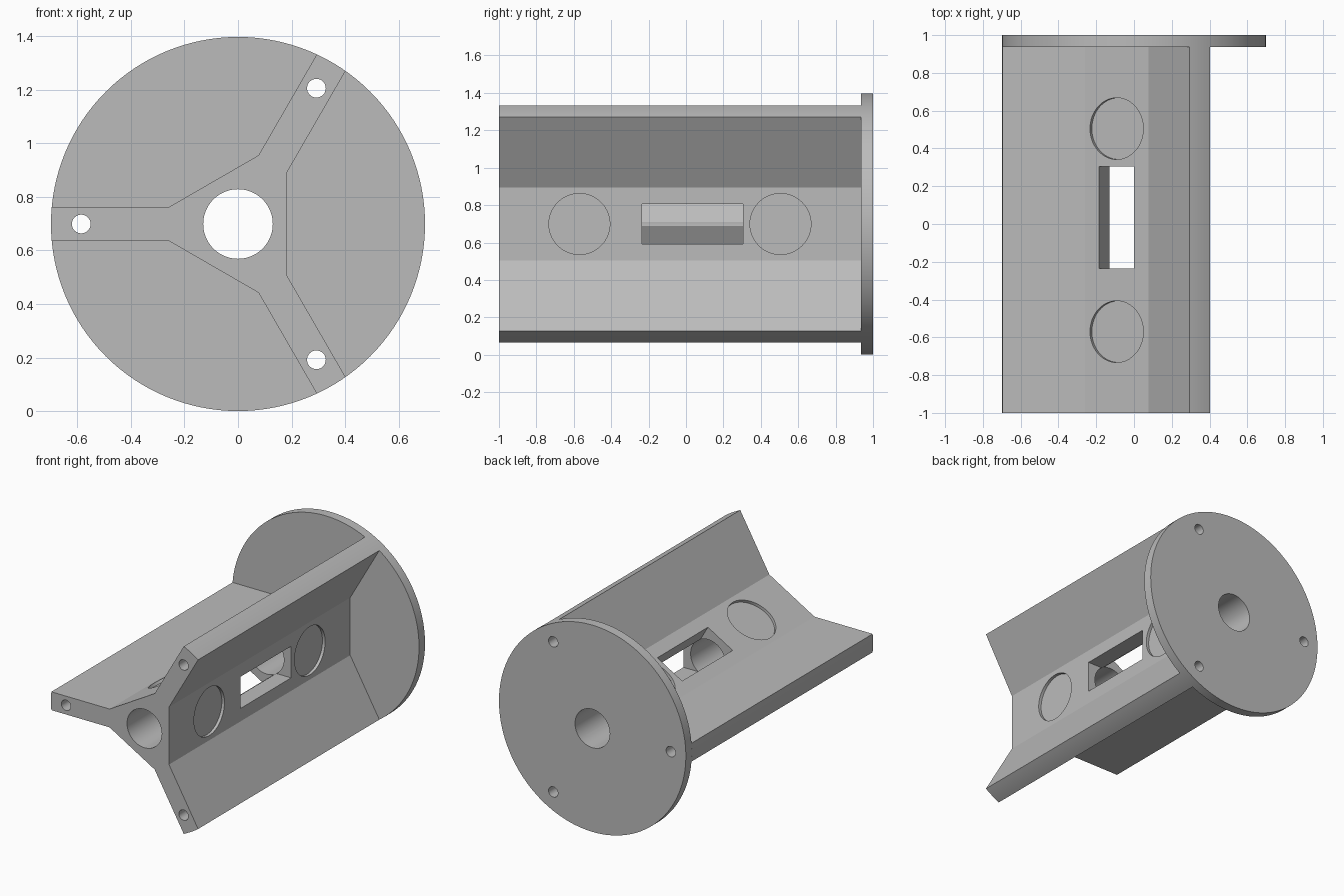
import bpy, bmesh
from math import sin, cos, pi, sqrt, asin, radians
from mathutils import Matrix, Vector

cube = bpy.data.objects.get("Cube")
if cube:
    bpy.data.objects.remove(cube)

R = 0.699            # outer radius, also height of the axis
HALF_ARM = 0.062     # half thickness of each arm
FACE = 0.184         # distance from axis to each flat face
FRONT, JOINT, BACK = -1.0, 0.936, 1.0
ARMS = [radians(a) for a in (60, 180, 300)]
FACES = [radians(a) for a in (0, 120, 240)]

grey = bpy.data.materials.new("plain grey")
grey.use_nodes = True
grey.diffuse_color = (0.5, 0.5, 0.5, 1)
grey.node_tree.nodes["Principled BSDF"].inputs["Base Color"].default_value = (0.5, 0.5, 0.5, 1)


def finish(name, bm):
    bmesh.ops.recalc_face_normals(bm, faces=bm.faces)
    mesh = bpy.data.meshes.new(name)
    bm.to_mesh(mesh)
    bm.free()
    mesh.materials.append(grey)
    ob = bpy.data.objects.new(name, mesh)
    bpy.context.collection.objects.link(ob)
    return ob


def prism(name, points, y0, y1):
    """Extrude an x-z outline, given about the axis, along y."""
    bm = bmesh.new()
    face = bm.faces.new([bm.verts.new((x, y0, z + R)) for x, z in points])
    new = bmesh.ops.extrude_face_region(bm, geom=[face])["geom"]
    verts = [g for g in new if isinstance(g, bmesh.types.BMVert)]
    bmesh.ops.translate(bm, verts=verts, vec=(0, y1 - y0, 0))
    return finish(name, bm)


def circle(radius, n, cx=0, cz=0):
    return [(cx + radius * cos(2 * pi * i / n), cz + radius * sin(2 * pi * i / n))
            for i in range(n)]


def cut(ob, cutters):
    for c in cutters:
        mod = ob.modifiers.new("cut", 'BOOLEAN')
        mod.operation, mod.solver, mod.object = 'DIFFERENCE', 'EXACT', c
        bpy.context.view_layer.objects.active = ob
        bpy.ops.object.modifier_apply(modifier=mod.name)


def facing(angle):
    """Turn something pointing along +x towards one of the flat faces."""
    return Matrix.Translation((0, 0, R)) @ Matrix.Rotation(-angle, 4, 'Y')


# Three-armed body outline: rounded arm tips joined by flat faces
outline = []
tip = asin(HALF_ARM / R)
corner_z = (FACE * sin(radians(60)) - HALF_ARM) * 2
for arm in ARMS:
    for i in range(7):
        a = arm + tip * (i / 3 - 1)
        outline.append((R * cos(a), R * sin(a)))
    mid = arm + radians(60)
    for s in (-corner_z, corner_z):
        outline.append((FACE * cos(mid) - s * sin(mid), FACE * sin(mid) + s * cos(mid)))
body = prism("three_arm_body", outline, FRONT, JOINT)

# Round end flange
flange = prism("end_flange", circle(R, 128), JOINT, BACK)

# Lengthwise bore and screw holes
bores = [prism("bore_cutter", circle(0.13, 64), FRONT - 0.1, BACK + 0.1)]
for a in ARMS:
    bores.append(prism("screw_cutter", circle(0.035, 32, 0.586 * cos(a), 0.586 * sin(a)),
                       FRONT - 0.1, BACK + 0.1))
cut(body, bores)
cut(flange, bores)

# Window slot and two shallow round recesses on each flat face
pockets = []
for a in FACES:
    bm = bmesh.new()
    bmesh.ops.create_cube(bm, size=1, matrix=facing(a) @ Matrix.Translation((0.15, 0.035, 0))
                          @ Matrix.Diagonal((0.3, 0.54, 0.214, 1)))
    pockets.append(finish("slot_cutter", bm))
    for y in (-0.57, 0.505):
        bm = bmesh.new()
        bmesh.ops.create_cone(bm, cap_ends=True, segments=64, radius1=0.163, radius2=0.163,
                              depth=0.1, matrix=facing(a)
                              @ Matrix.Translation((FACE + 0.03, y, 0))
                              @ Matrix.Rotation(pi / 2, 4, 'Y'))
        pockets.append(finish("recess_cutter", bm))
cut(body, pockets)

for c in bores + pockets:
    bpy.data.objects.remove(c)

# Smooth the round walls, keep the hard edges
for ob in (body, flange):
    bpy.ops.object.select_all(action='DESELECT')
    ob.select_set(True)
    bpy.context.view_layer.objects.active = ob
    bpy.ops.object.shade_smooth_by_angle(angle=radians(25))
